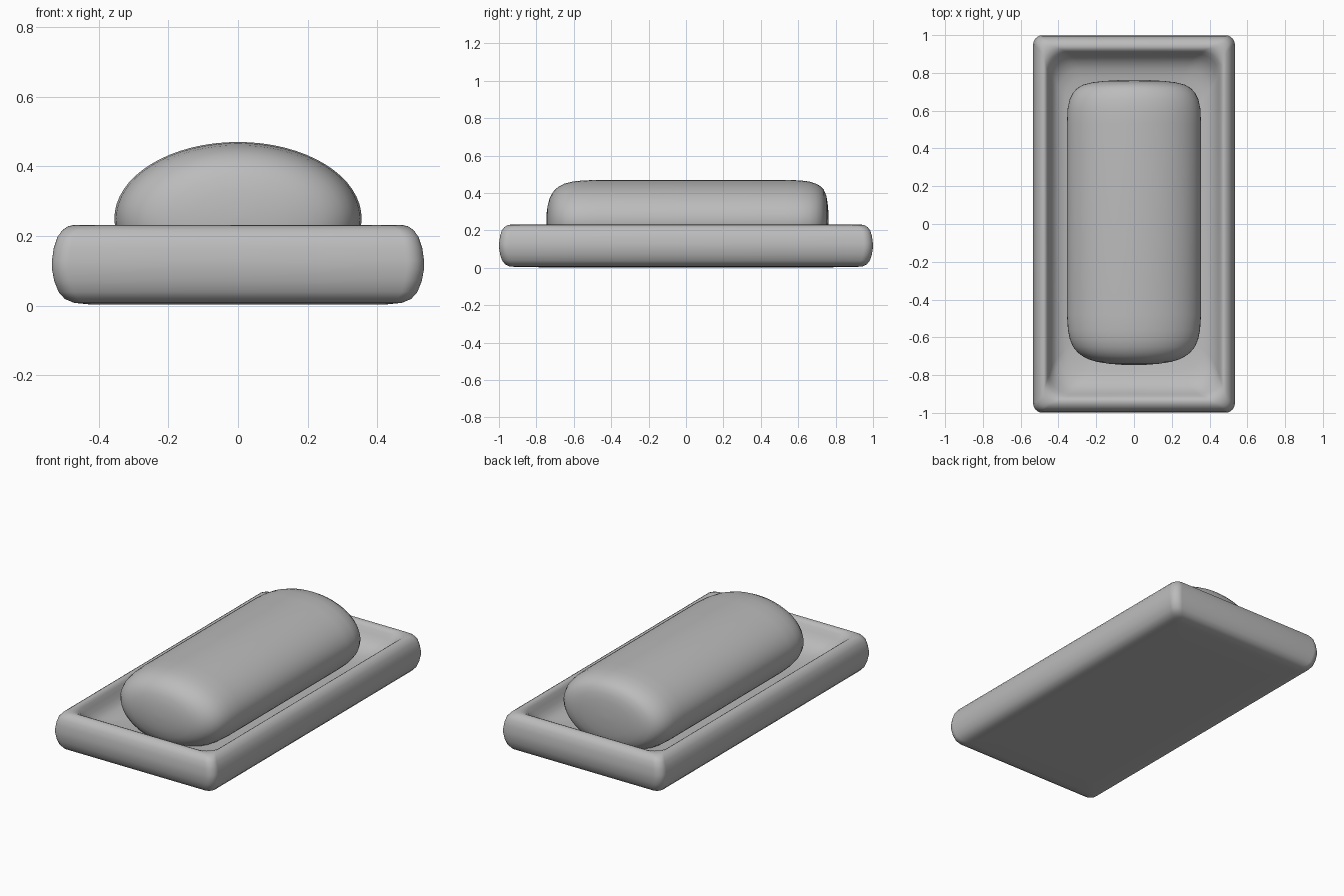
import bpy, bmesh, math

grey = bpy.data.materials.new("plain grey")
grey.diffuse_color = (0.5, 0.5, 0.5, 1)


def loft(name, rings):
    """Skin a list of equal-length point rings and cap both ends."""
    bm = bmesh.new()
    loops = [[bm.verts.new(p) for p in ring] for ring in rings]
    n = len(loops[0])
    for a, b in zip(loops, loops[1:]):
        for i in range(n):
            j = (i + 1) % n
            bm.faces.new((a[i], a[j], b[j], b[i]))
    bm.faces.new(loops[0][::-1])
    bm.faces.new(loops[-1])
    bmesh.ops.recalc_face_normals(bm, faces=bm.faces)
    for f in bm.faces:
        f.smooth = True
    me = bpy.data.meshes.new(name)
    bm.to_mesh(me)
    bm.free()
    me.materials.append(grey)
    ob = bpy.data.objects.new(name, me)
    bpy.context.collection.objects.link(ob)
    return ob


def rounded_rect(hx, hy, r, z, seg=10):
    pts = []
    for k, (sx, sy) in enumerate(((1, 1), (-1, 1), (-1, -1), (1, -1))):
        for i in range(seg + 1):
            a = (k + i / seg) * math.pi / 2
            pts.append((sx * (hx - r) + r * math.cos(a),
                        sy * (hy - r) + r * math.sin(a), z))
    return pts


# Dish: outer wall, rounded rim and hollow, as (half x, half y, corner radius, z)
dish_profile = [
    (0.30, 0.75, 0.03, 0.003), (0.43, 0.90, 0.03, 0.004),
    (0.47, 0.945, 0.035, 0.008), (0.497, 0.967, 0.04, 0.019),
    (0.515, 0.983, 0.045, 0.039), (0.528, 0.994, 0.05, 0.072),
    (0.534, 0.999, 0.05, 0.105), (0.534, 0.999, 0.05, 0.13),
    (0.529, 0.995, 0.05, 0.165), (0.518, 0.986, 0.045, 0.198),
    (0.504, 0.972, 0.045, 0.217), (0.488, 0.955, 0.05, 0.228),
    (0.475, 0.937, 0.065, 0.231), (0.465, 0.923, 0.085, 0.225),
    (0.457, 0.912, 0.10, 0.212), (0.448, 0.899, 0.11, 0.189),
    (0.437, 0.882, 0.12, 0.162), (0.422, 0.858, 0.125, 0.137),
    (0.400, 0.825, 0.125, 0.118), (0.365, 0.78, 0.12, 0.105),
    (0.31, 0.70, 0.11, 0.096), (0.22, 0.58, 0.10, 0.091),
]
loft("dish", [rounded_rect(*p) for p in dish_profile])

# Soap bar: elliptical section along y, as (y, section scale)
soap_profile = [
    (-0.747, 0.03), (-0.745, 0.2), (-0.74, 0.37), (-0.73, 0.55),
    (-0.716, 0.68), (-0.70, 0.765), (-0.68, 0.84), (-0.65, 0.91),
    (-0.61, 0.957), (-0.56, 0.985), (-0.48, 1), (0, 1), (0.53, 1),
    (0.61, 0.99), (0.66, 0.96), (0.695, 0.91), (0.72, 0.845),
    (0.737, 0.76), (0.75, 0.62), (0.757, 0.45), (0.761, 0.25), (0.763, 0.03),
]
N = 64
loft("soap_bar", [[(0.355 * s * math.cos(2 * math.pi * i / N), y,
                    0.25 + 0.22 * s * math.sin(2 * math.pi * i / N))
                   for i in range(N)] for y, s in soap_profile])
